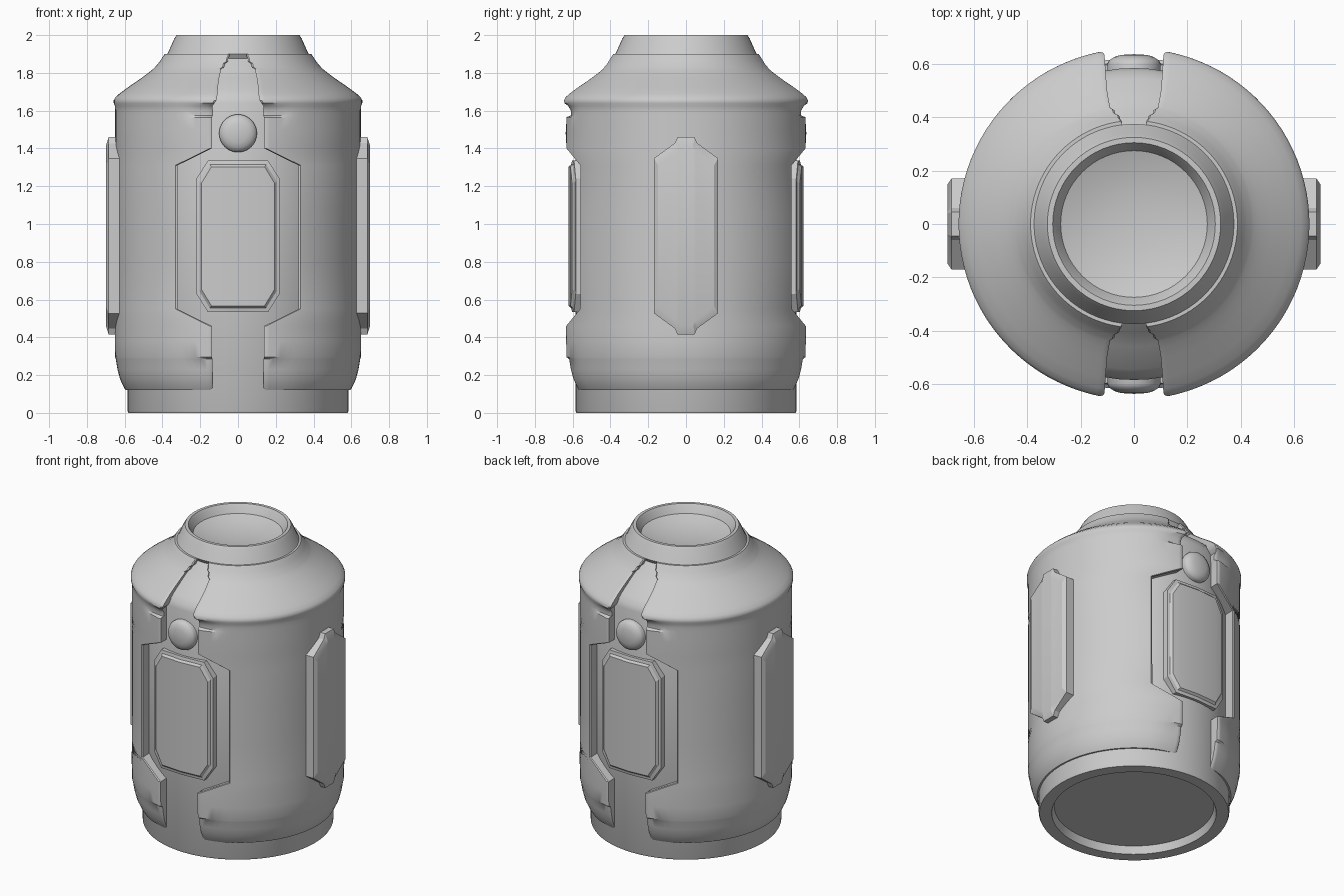
import bpy, bmesh, math
from mathutils import Matrix

if "Cube" in bpy.data.objects:
    bpy.data.objects.remove(bpy.data.objects["Cube"])

grey = bpy.data.materials.new("plain_grey")
grey.diffuse_color = (0.6, 0.6, 0.6, 1)
grey.use_nodes = True
grey.node_tree.nodes["Principled BSDF"].inputs["Base Color"].default_value = grey.diffuse_color


def finish(name, verts, faces, matrix=Matrix(), angle=32):
    me = bpy.data.meshes.new(name)
    me.from_pydata(verts, [], faces)
    bm = bmesh.new()
    bm.from_mesh(me)
    bmesh.ops.remove_doubles(bm, verts=bm.verts, dist=1e-5)
    bmesh.ops.recalc_face_normals(bm, faces=bm.faces)
    bm.to_mesh(me)
    bm.free()
    me.transform(matrix)
    me.materials.append(grey)
    ob = bpy.data.objects.new(name, me)
    bpy.context.collection.objects.link(ob)
    bpy.ops.object.select_all(action='DESELECT')
    ob.select_set(True)
    bpy.context.view_layer.objects.active = ob
    bpy.ops.object.shade_smooth_by_angle(angle=math.radians(angle))
    return ob


def lathe(name, profile, matrix=Matrix(), n=64, angle=32):
    """Spin (radius, height) points around z."""
    verts = [(r * math.cos(2 * math.pi * i / n), r * math.sin(2 * math.pi * i / n), z)
             for r, z in profile for i in range(n)]
    faces = [(j * n + i, j * n + (i + 1) % n, (j + 1) * n + (i + 1) % n, (j + 1) * n + i)
             for j in range(len(profile) - 1) for i in range(n)]
    return finish(name, verts, faces, matrix, angle)


# Inner drum with recessed underside and sloping shoulder
lathe("core", [(0, .05), (.49, .05), (.505, 0), (.58, 0), (.585, .01), (.585, 1.64), (.575, 1.67),
               (.545, 1.71), (.46, 1.775), (.41, 1.82), (.37, 1.87), (.345, 1.89), (.33, 1.90)])

# Neck ring with a dished opening
lathe("neck", [(.35, 1.86), (.375, 1.90), (.368, 1.912), (.338, 1.98), (.325, 2.0), (.305, 2.0),
               (.295, 1.985), (.275, 1.945), (.2, 1.92), (.1, 1.905), (0, 1.90)])

# Outer shell half: rows of (height, radius, half width of channel)
rows = [(.12, .575, .14), (.12, .595, .14), (.14, .607, .14), (.18, .625, .14), (.23, .638, .14),
        (.285, .647, .14), (.295, .65, .14), (.38, .652, .14), (.46, .652, .14), (.55, .651, .325),
        (.8, .65, .325), (1.06, .65, .325), (1.31, .65, .325), (1.40, .65, .14), (1.5, .65, .14),
        (1.565, .65, .14), (1.575, .65, .14), (1.60, .65, .14), (1.625, .652, .14),
        (1.64, .658, .125), (1.655, .658, .115), (1.67, .65, .112), (1.69, .628, .11), (1.72, .588, .108),
        (1.77, .515, .102), (1.80, .475, .095), (1.82, .45, .09), (1.83, .44, .075), (1.85, .423, .07),
        (1.86, .415, .055), (1.88, .402, .052), (1.89, .395, .045), (1.90, .388, .045), (1.90, .34, .045)]
cols = [0, .006, .015, .03, .05, .07, .095]
cols += [.095 + .81 * i / 36 for i in range(1, 36)] + [1 - c for c in reversed(cols)]


def shell_point(z, r, w, t):
    a = math.asin(w / r)
    phi = a + (math.pi - 2 * a) * t
    fade = max(0, min(1, 1 - (r * math.sin(phi) - .14) / .14))
    if 1.57 < z < 1.63:      # groove under the shoulder, fading out sideways
        r -= (.025 if z < 1.61 else .012) * fade
    elif z < .29:            # lower edge of the raised pad
        r -= .012 * fade
    if t in (0, 1):          # softened channel edge
        r -= .007
    return (r * math.sin(phi), -r * math.cos(phi), z)


verts, faces = [], []
for z, r, w in rows:
    rin = min(.57, r - .06)
    y = math.sqrt(rin * rin - w * w)
    verts += [(w, -y, z)] + [shell_point(z, r, w, t) for t in cols] + [(w, y, z)]
m = len(cols) + 2
for j in range(len(rows) - 1):
    for i in range(m - 1):
        faces.append((j * m + i, j * m + i + 1, (j + 1) * m + i + 1, (j + 1) * m + i))
shell = finish("outer_shell", verts, faces, angle=35)
mod = shell.modifiers.new("mirror", 'MIRROR')
mod.use_clip = False
mod.use_mirror_merge = False


def panel(name, corner, zc, levels, curve, turn):
    """Long plate; corner = upper right outline (x, height above zc);
    levels = (depth, x scale, z scale); curve bows the face."""
    right = [(0, corner[0][1])] + corner
    half = right + [(x, -z) for x, z in reversed(right)]
    out = half + [(-x, z) for x, z in reversed(half[1:-1])]
    n, k = len(out), len(right)
    v = [(x * sx, -(d - curve * x * x), zc + z * sz) for d, sx, sz in levels for x, z in out]
    f = [(j * n + i, j * n + (i + 1) % n, (j + 1) * n + (i + 1) % n, (j + 1) * n + i)
         for j in range(len(levels) - 1) for i in range(n)]
    b = (len(levels) - 1) * n
    for i in range(k - 1):   # front face as vertical strips
        f.append((b + i, b + i + 1, b + 2 * k - 2 - i, b + 2 * k - 1 - i))
        f.append((b + (n - i) % n, b + n - i - 1, b + 2 * k + i, b + 2 * k - 1 + i))
    finish(name, v, f, Matrix.Rotation(turn, 4, 'Z'), 20)


for side, turn in (("front", 0), ("back", math.pi)):
    # Recessed window plate in the channel
    panel(side + "_panel", [(.16, .40), (.22, .305)], .935,
          [(.50, 1, 1), (.603, 1, 1), (.608, .93, .95), (.622, .88, .92)], .4, turn)
    # Round button above it
    lathe(side + "_button", [(.10, .55), (.10, .60), (.094, .613), (.075, .626), (.05, .634), (0, .637)],
          Matrix.Rotation(turn, 4, 'Z') @ Matrix.Translation((0, 0, 1.48))
          @ Matrix.Rotation(math.pi / 2, 4, 'X'), 40)

# Long side plates
for side, turn in (("right", math.pi / 2), ("left", -math.pi / 2)):
    panel(side + "_panel", [(.045, .522), (.06, .49), (.17, .41)], .9375,
          [(.60, 1, 1), (.685, 1, 1), (.70, .87, .91)], 0, turn)
